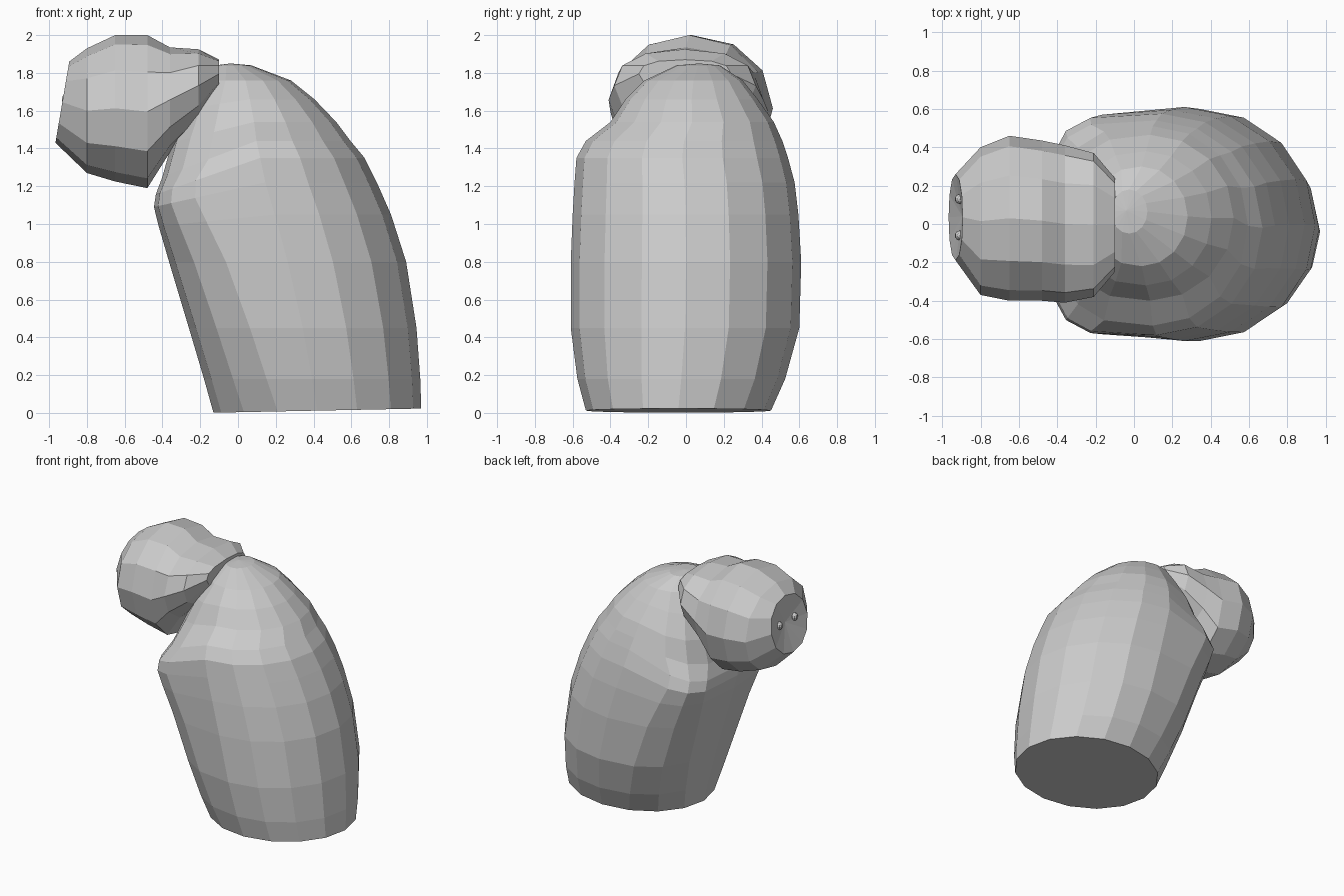
import bpy, bmesh
from math import cos, sin, pi, copysign

if "Cube" in bpy.data.objects:
    bpy.data.objects.remove(bpy.data.objects["Cube"])


def power(v, e):
    return copysign(abs(v) ** e, v)


def loft(name, rings, start, end):
    """Skin closed rings; start/end are optional centre points for fan caps."""
    bm = bmesh.new()
    loops = [[bm.verts.new(p) for p in r] for r in rings]
    n = len(loops[0])
    for a, b in zip(loops, loops[1:]):
        for i in range(n):
            j = (i + 1) % n
            bm.faces.new((a[i], a[j], b[j], b[i]))
    for loop, tip in ((loops[0], start), (loops[-1], end)):
        if tip is None:
            bm.faces.new(loop)
        else:
            c = bm.verts.new(tip)
            for i in range(n):
                bm.faces.new((loop[i], loop[(i + 1) % n], c))
    bmesh.ops.recalc_face_normals(bm, faces=bm.faces)
    mesh = bpy.data.meshes.new(name)
    bm.to_mesh(mesh)
    bm.free()
    obj = bpy.data.objects.new(name, mesh)
    bpy.context.collection.objects.link(obj)
    return obj


def body_ring(z, x0, x1, y0, y1, front, tilt=0.0, back_tilt=0.0, n=16):
    """Egg section, boxier towards -x when front < 1; tilt drops the -x half."""
    pts = []
    for i in range(n):
        c, s = cos(2 * pi * i / n), sin(2 * pi * i / n)
        e = front if c < -1e-6 else 1.0
        dx = power(c, e) * (x1 - x0) / 2
        if abs(c) < 1e-6:
            dx = 0.0
        y = (y0 + y1) / 2 + power(s, e) * (y1 - y0) / 2
        slope = tilt if dx < 0 else back_tilt
        pts.append(((x0 + x1) / 2 + dx, y, z + slope * dx))
    return pts


def head_ring(x, z0, z1, y0, y1, tilt=0.0, e=0.95, n=12):
    """Upright section of the head."""
    pts = []
    for i in range(n):
        c, s = cos(2 * pi * i / n), sin(2 * pi * i / n)
        dz = power(s, e) * (z1 - z0) / 2
        y = (y0 + y1) / 2 + power(c, e) * (y1 - y0) / 2
        pts.append((x + tilt * dz, y, (z0 + z1) / 2 + dz))
    return pts


# Hunched body with flat base and sloping shoulders
body = [
    (0.012, -0.13, 0.97, -0.53, 0.45, 1.0, 0.02, 0.02),
    (0.18, -0.18, 0.965, -0.575, 0.525, 0.9),
    (0.45, -0.26, 0.945, -0.61, 0.60, 0.8),
    (0.80, -0.365, 0.89, -0.61, 0.61, 0.68),
    (1.05, -0.42, 0.81, -0.60, 0.595, 0.55, 0.1),
    (1.22, -0.445, 0.735, -0.59, 0.575, 0.48, 0.22),
    (1.35, -0.435, 0.67, -0.58, 0.54, 0.5, 0.35),
    (1.44, -0.40, 0.595, -0.53, 0.51, 0.7, 0.38),
    (1.54, -0.35, 0.52, -0.40, 0.465, 0.75, 0.25),
    (1.66, -0.28, 0.405, -0.32, 0.38, 0.8, 0.15),
    (1.76, -0.20, 0.28, -0.22, 0.30, 0.85),
    (1.84, -0.12, 0.07, -0.05, 0.18, 1.0),
]
loft("body", [body_ring(*r) for r in body], None, (-0.04, 0.07, 1.85))

# Faceted head with a slightly sunken face
head = [
    (-0.93, 1.43, 1.86, -0.19, 0.26, 0.17),
    (-0.80, 1.27, 1.93, -0.37, 0.40),
    (-0.65, 1.225, 2.0, -0.40, 0.46),
    (-0.48, 1.19, 2.0, -0.40, 0.435),
    (-0.36, 1.38, 1.935, -0.41, 0.41),
    (-0.21, 1.54, 1.925, -0.38, 0.37, 0.0, 0.85),
    (-0.10, 1.72, 1.87, -0.25, 0.24, 0.0, 0.8),
]
loft("head", [head_ring(*r) for r in head], (-0.895, 0.04, 1.65), None)

# Two small bead eyes
for label, y in (("eye_left", 0.13), ("eye_right", -0.06)):
    bpy.ops.mesh.primitive_uv_sphere_add(segments=10, ring_count=6, radius=0.026,
                                         location=(-0.908, y, 1.66))
    eye = bpy.context.object
    eye.name = label
    eye.scale.z = 1.2
